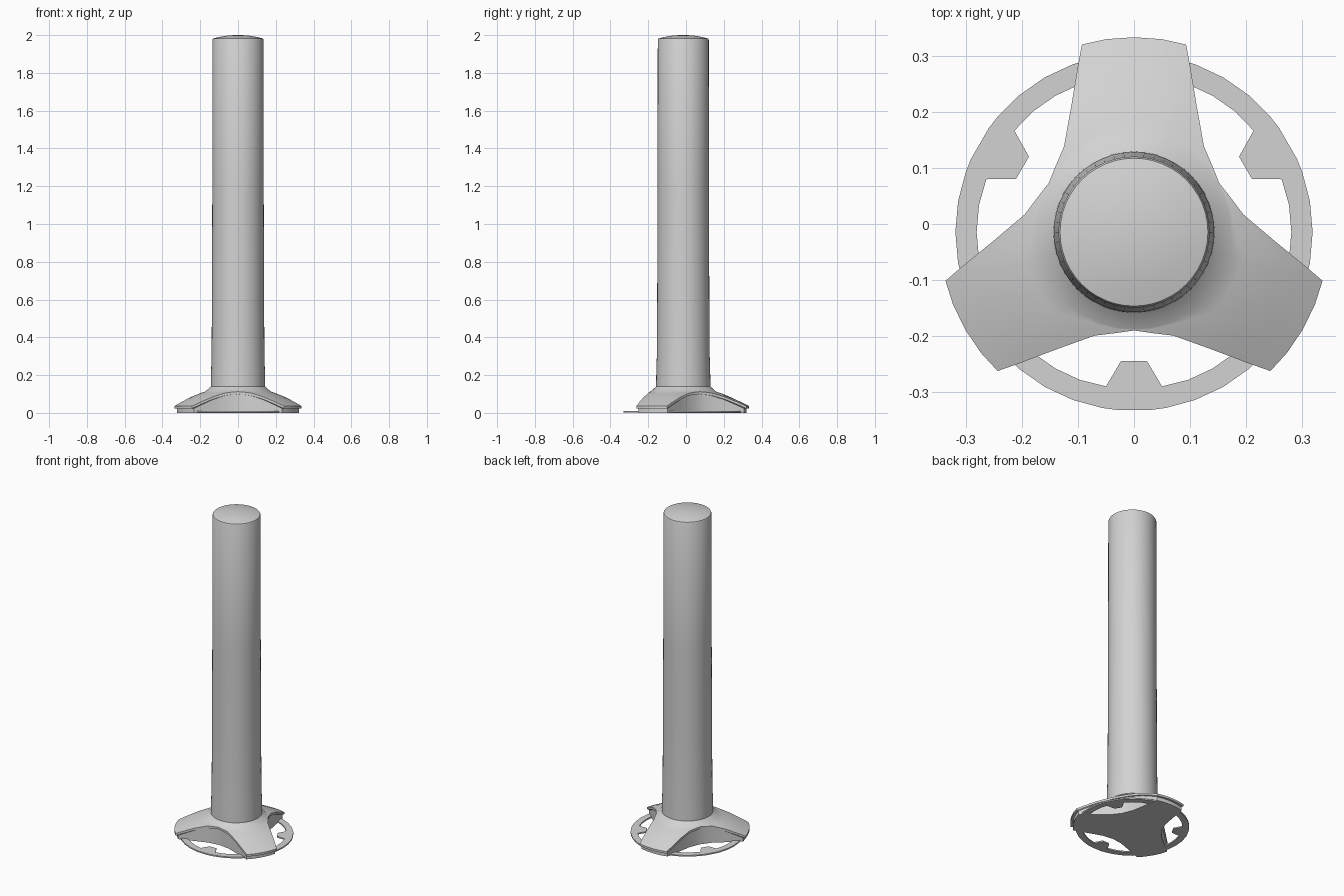
import bpy, bmesh, math
from mathutils import Vector

if "Cube" in bpy.data.objects:
    bpy.data.objects.remove(bpy.data.objects["Cube"], do_unlink=True)

CENTRE_Y = -0.0145

mat = bpy.data.materials.new("light_grey")
mat.use_nodes = True
colour = (0.65, 0.65, 0.65, 1)
mat.diffuse_color = colour
mat.node_tree.nodes["Principled BSDF"].inputs["Base Color"].default_value = colour


def loft(name, loops, cap_start=False, cap_end=False, closed=False, smooth=None):
    """Skin a row of equal closed loops into one object."""
    bm = bmesh.new()
    rows = [[bm.verts.new(p) for p in loop] for loop in loops]
    pairs = list(zip(rows, rows[1:]))
    if closed:
        pairs.append((rows[-1], rows[0]))
    for a, b in pairs:
        for i in range(len(a)):
            j = (i + 1) % len(a)
            bm.faces.new((a[i], a[j], b[j], b[i]))
    if cap_start:
        bm.faces.new(rows[0])
    if cap_end:
        bm.faces.new(rows[-1])
    bmesh.ops.recalc_face_normals(bm, faces=bm.faces[:])
    mesh = bpy.data.meshes.new(name)
    bm.to_mesh(mesh)
    bm.free()
    mesh.materials.append(mat)
    obj = bpy.data.objects.new(name, mesh)
    obj.location.y = CENTRE_Y
    bpy.context.collection.objects.link(obj)
    if smooth:
        bpy.ops.object.select_all(action='DESELECT')
        obj.select_set(True)
        bpy.context.view_layer.objects.active = obj
        bpy.ops.object.shade_smooth_by_angle(angle=math.radians(smooth))
    return obj


def polar(r, a, z):
    return Vector((r * math.cos(a), r * math.sin(a), z))


# Three-armed outline as (radius, angle), from half an arm mirrored and repeated
half = [(0, .348), (.05, .3445), (.093, .335), (.1, .298), (.112, .225),
        (.125, .153), (.14, .118), (.152, .088)]
half = [(math.hypot(x, y), math.atan2(x, y)) for x, y in half]
arm = [(r, -a) for r, a in half[-2:0:-1]] + half
outline = [(r, math.pi / 2 + a + k * math.tau / 3) for k in range(3) for r, a in arm]

SLOPE = [(.174, .113), (.2, .104), (.25, .084), (.3, .06), (.348, .036)]


def height(r):
    for (r0, z0), (r1, z1) in zip(SLOPE, SLOPE[1:]):
        if r <= r1:
            return z0 + (z1 - z0) * (r - r0) / (r1 - r0)
    return SLOPE[-1][1]


# Foot cover: conical collar, sloping arms and a thin overhanging lip
LIP, INSET = .013, .96
loops = [[polar(.143, a, .14) for r, a in outline]]
for t in (0, .15, .32, .5, .75, 1):
    row = []
    for r, a in outline:
        q = .174 + (r - .174) * t
        row.append(polar(q, a, height(q)))
    loops.append(row)
loops.append([polar(r, a, height(r) - LIP) for r, a in outline])
loops.append([polar(r * INSET, a, height(r) - LIP) for r, a in outline])
loft("foot_cover", loops, cap_start=True, smooth=25)

# Foot body: recessed walls under the lip and a flat underside
loft("foot_body",
     [[polar(r * INSET, a, height(r) - LIP) for r, a in outline],
      [polar(r * INSET, a, 0) for r, a in outline]], cap_end=True, smooth=25)

# Flat base ring with three inward tabs
sector = [(-60, .281), (-50, .281), (-40, .281), (-30, .281), (-20, .281),
          (-10.3, .28), (-5.7, .231), (5.7, .231), (10.3, .28),
          (20, .281), (30, .281), (40, .281), (50, .281)]
ring = [(r, math.radians(d + 30 + 120 * k)) for k in range(3) for d, r in sector]
low, high = .001, .009
loft("base_ring",
     [[polar(.319, a, low) for r, a in ring], [polar(.319, a, high) for r, a in ring],
      [polar(r, a, high) for r, a in ring], [polar(r, a, low) for r, a in ring]],
     closed=True)

# Tapered column with a shallow domed top
profile = [(.144, .135), (.143, .2), (.140, .3), (.138, .6), (.136, 1.2), (.135, 1.975),
           (.132, 1.982), (.1, 1.99), (.06, 1.997), (.02, 2.0)]
SIDES = 48
loft("column", [[polar(r, i * math.tau / SIDES, z) for i in range(SIDES)]
                for r, z in profile], cap_start=True, cap_end=True, smooth=30)
